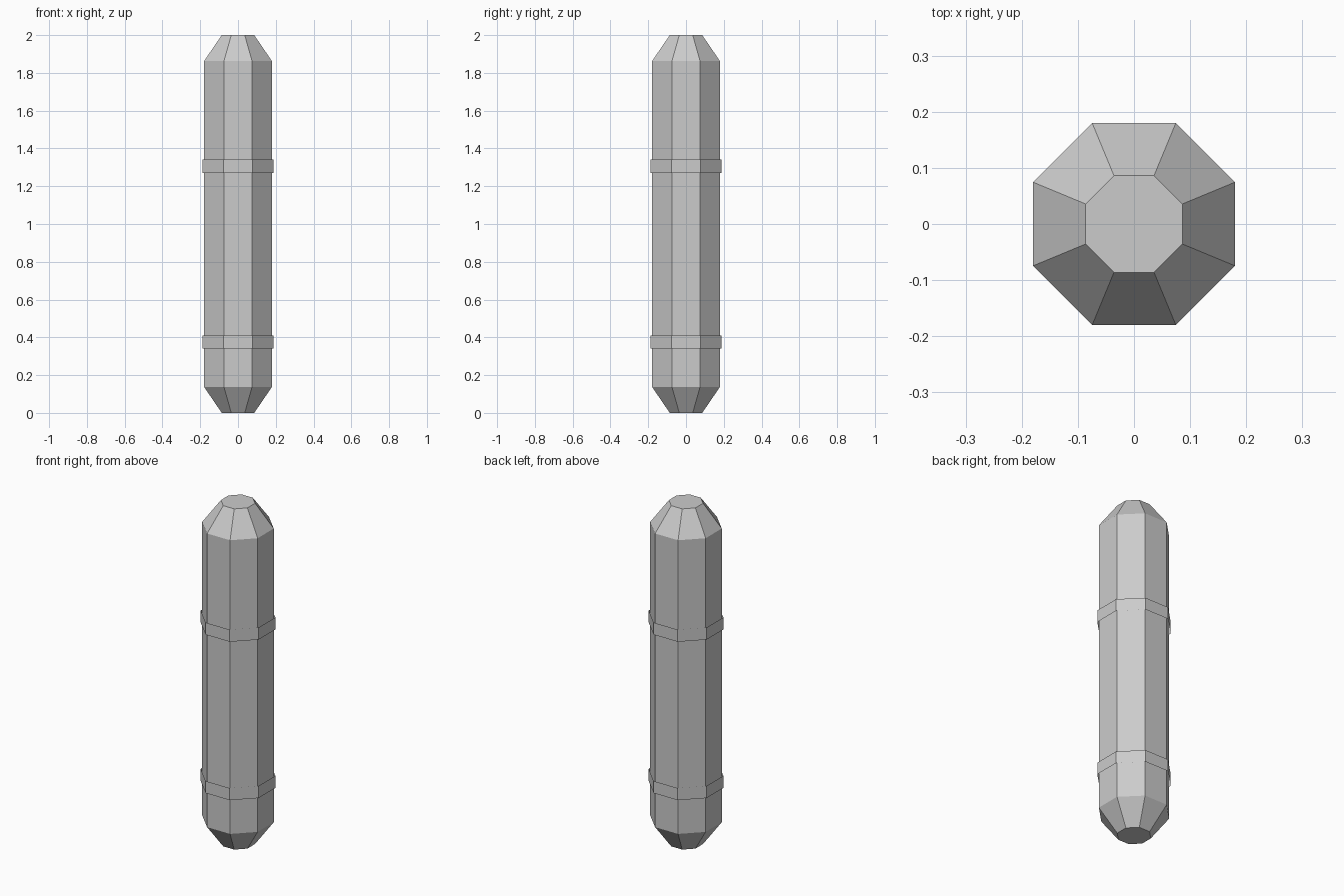
import bpy, bmesh, math

if "Cube" in bpy.data.objects:
    bpy.data.objects.remove(bpy.data.objects["Cube"])


def octagon_shell(name, profile, capped):
    """Eight-sided flat-faced shell; profile is a list of (flat half-width, z)."""
    bm = bmesh.new()
    rings = []
    for half_width, z in profile:
        r = half_width / math.cos(math.pi / 8)
        rings.append([bm.verts.new((r * math.cos(a), r * math.sin(a), z))
                      for a in (math.pi / 8 + i * math.pi / 4 for i in range(8))])
    for low, high in zip(rings, rings[1:]):
        for i in range(8):
            j = (i + 1) % 8
            bm.faces.new((low[i], low[j], high[j], high[i]))
    if capped:
        bm.faces.new(rings[0][::-1])
        bm.faces.new(rings[-1])
    mesh = bpy.data.meshes.new(name)
    bm.to_mesh(mesh)
    bm.free()
    obj = bpy.data.objects.new(name, mesh)
    bpy.context.collection.objects.link(obj)
    return obj


# Main capsule with tapered ends
octagon_shell("body", [(0.086, 0), (0.18, 0.138), (0.18, 1.862), (0.086, 2)], True)

# Thin open bands around the body
for name, z0, z1 in (("lower_band", 0.34, 0.411), ("upper_band", 1.27, 1.341)):
    octagon_shell(name, [(0.188, z0), (0.188, z1)], False)
